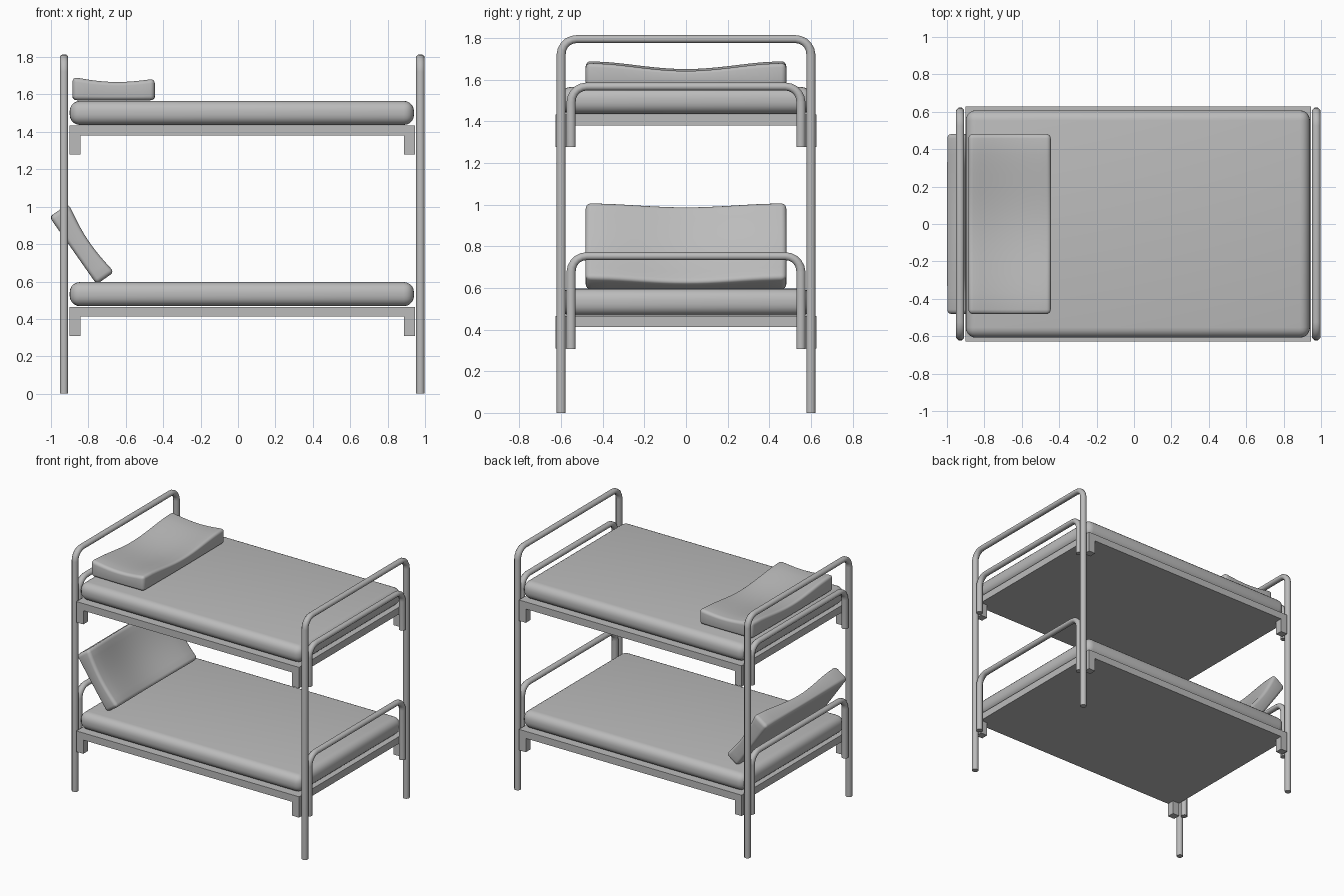
import bpy, bmesh, math
from mathutils import Vector, Matrix

old = bpy.data.objects.get("Cube")
if old:
    bpy.data.objects.remove(old, do_unlink=True)

GREY = (0.5, 0.5, 0.5, 1)
mat = bpy.data.materials.new("plain_grey")
mat.use_nodes = True
mat.diffuse_color = GREY
mat.node_tree.nodes["Principled BSDF"].inputs["Base Color"].default_value = GREY


def finish(name, bm, smooth=None):
    """Turn a bmesh into a grey object, optionally smooth shaded."""
    bmesh.ops.recalc_face_normals(bm, faces=bm.faces)
    me = bpy.data.meshes.new(name)
    bm.to_mesh(me)
    bm.free()
    me.materials.append(mat)
    ob = bpy.data.objects.new(name, me)
    bpy.context.collection.objects.link(ob)
    if smooth:
        bpy.ops.object.select_all(action='DESELECT')
        ob.select_set(True)
        bpy.context.view_layer.objects.active = ob
        bpy.ops.object.shade_smooth_by_angle(angle=math.radians(smooth))
    return ob


def box_bm(lo, hi, bevel=0, segments=4):
    lo, hi = Vector(lo), Vector(hi)
    bm = bmesh.new()
    m = Matrix.Translation((lo + hi) / 2) @ Matrix.Diagonal((*(hi - lo), 1))
    bmesh.ops.create_cube(bm, size=1, matrix=m)
    if bevel:
        bmesh.ops.bevel(bm, geom=bm.edges[:], offset=bevel, segments=segments,
                        profile=0.5, affect='EDGES')
    return bm


def hoop(name, x, half, bottom, top, radius=0.022, corner=0.075, sides=8):
    """Upside-down U of tube in the plane of constant x (centre line sizes)."""
    path = [(half, bottom, 0)]
    for start, sy in ((0, 1), (90, -1)):
        for i in range(6):
            a = math.radians(start + 18 * i)
            path.append((sy * (half - corner) + corner * math.cos(a),
                         top - corner + corner * math.sin(a), a))
    path.append((-half, bottom, math.pi))
    bm = bmesh.new()
    rings = []
    for y, z, a in path:
        ring = []
        for k in range(sides):
            t = 2 * math.pi * (k + 0.5) / sides
            r = radius / math.cos(math.pi / sides)
            out = r * math.cos(t) * (1 - 0.14 * math.sin(a))
            ring.append(bm.verts.new((x + r * math.sin(t), y + out * math.cos(a),
                                      z + out * math.sin(a))))
        rings.append(ring)
    for p, q in zip(rings, rings[1:]):
        for k in range(sides):
            n = (k + 1) % sides
            bm.faces.new((p[k], p[n], q[n], q[k]))
    bm.faces.new(rings[0])
    bm.faces.new(rings[-1])
    return finish(name, bm, 50)


def pillow(name, location, tilt=0):
    """Soft block with a sagging top, origin at the centre of its underside."""
    lx, ly, h = 0.22, 0.482, 0.125
    bm = box_bm((-lx, -ly, 0), (lx, ly, h), 0.025, 4)
    for axis, size, cuts in ((0, lx, 10), (1, ly, 16)):
        for i in range(1, cuts):
            co, no = Vector(), Vector()
            co[axis] = size * 0.88 * (2 * i / cuts - 1)
            no[axis] = 1
            bmesh.ops.bisect_plane(bm, geom=bm.verts[:] + bm.edges[:] + bm.faces[:],
                                   plane_co=co, plane_no=no)
    for v in bm.verts:
        u = (v.co.x + lx) / (2 * lx)
        sag = 0.022 * math.sin(math.pi * u) + 0.01 * u
        sag += 0.019 * (1 + math.cos(math.pi * v.co.y / ly))
        v.co.z -= sag * v.co.z / h
    ob = finish(name, bm, 40)
    ob.location = location
    ob.rotation_euler.y = math.radians(tilt)
    return ob


X0, X1, Y = -0.9, 0.945, 0.627
ENDS = (("head", -0.93), ("foot", 0.975))

# Tall end frames
for end, x in ENDS:
    hoop(end + "_frame", x, 0.6, 0, 1.796)

# Two bunks: deck, corner brackets, end hoops, mattress
for bunk, z, hoop_top in (("lower", 0.465, 0.772), ("upper", 1.434, 1.587)):
    finish(bunk + "_deck", box_bm((X0, -Y, z - 0.053), (X1, Y, z)))
    for end, xa in (("head", X0), ("foot", X1 - 0.057)):
        for side, ya in (("right", -Y), ("left", Y - 0.055)):
            finish(f"{bunk}_{end}_{side}_bracket",
                   box_bm((xa, ya, z - 0.156), (xa + 0.057, ya + 0.055, z - 0.053)))
    for end, x in ENDS:
        hoop(f"{bunk}_{end}_hoop", x, 0.552, z - 0.157, hoop_top - 0.019)
    finish(bunk + "_mattress",
           box_bm((X0, -0.608, z + 0.003), (X1 - 0.004, 0.608, z + 0.132), 0.055, 5), 35)

# Pillows: one lying flat, one leaning on the head end
pillow("upper_pillow", (-0.665, 0, 1.569))
pillow("lower_pillow", (-0.882, 0, 0.765), 55)
